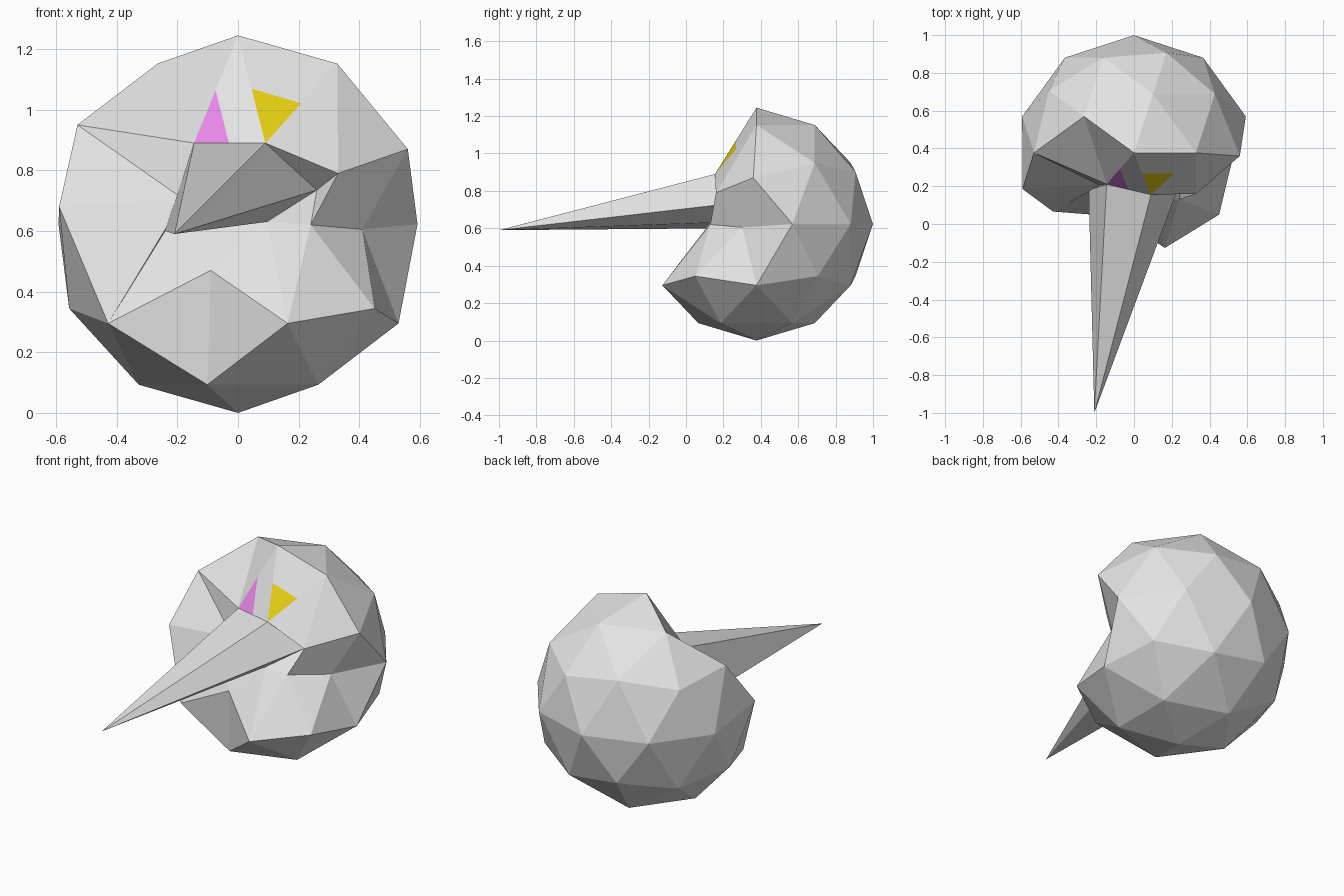
import bpy, bmesh, math
from mathutils import Vector

if "Cube" in bpy.data.objects:
    bpy.data.objects.remove(bpy.data.objects["Cube"])

R = 0.6225
CENTRE = Vector((0, 0.377, R))


def material(name, rgb):
    m = bpy.data.materials.new(name)
    m.diffuse_color = (*rgb, 1)
    m.use_nodes = True
    m.node_tree.nodes["Principled BSDF"].inputs["Base Color"].default_value = m.diffuse_color
    return m


# Faceted ball for the head
bm = bmesh.new()
bmesh.ops.create_icosphere(bm, subdivisions=2, radius=R)
bmesh.ops.translate(bm, verts=bm.verts, vec=CENTRE)


def ball_vert(angle, level):
    """Ball vertex at an angle (degrees) and height (-1..1)."""
    a, r = math.radians(angle), math.sqrt(max(0, 1 - level * level))
    p = CENTRE + R * Vector((r * math.cos(a), r * math.sin(a), level))
    return min(bm.verts, key=lambda v: (v.co - p).length)


LOW, HIGH, MID = -0.447, 0.447, 0.526
crown = ball_vert(0, 1)
crown_r, crown_l = ball_vert(0, 0.851), ball_vert(144, 0.851)
brow_l, temple_l = ball_vert(180, MID), ball_vert(-162, 0)
jaw_l, jaw_r = ball_vert(-144, -MID), ball_vert(-72, -MID)
lip = ball_vert(-108, LOW)
cheek_in, cheek_out = ball_vert(-54, 0), ball_vert(-18, 0)
cheek_top, temple_r = ball_vert(-36, MID), ball_vert(0, HIGH)

# Front of the face that is replaced by the nose and eyes
removed = [ball_vert(a, l) for a, l in (
    (-72, 0.851), (-144, 0.851), (-72, HIGH), (-144, HIGH),
    (-108, MID), (-90, 0), (-126, 0))]

# Pushed-in cheek, mouth and temple
for v, co in ((lip, (-0.09, 0.04, 0.47)),
              (cheek_in, (0.24, 0.13, 0.62)),
              (cheek_out, (0.41, 0.30, 0.605)),
              (cheek_top, (0.33, 0.16, 0.79)),
              (temple_r, (0.56, 0.36, 0.87)),
              (temple_l, (-0.59, 0.185, 0.68))):
    v.co = co
bmesh.ops.delete(bm, geom=removed, context='VERTS')

# Nose base, nose tip and hollow beside the nose
nose_l = bm.verts.new((-0.145, 0.21, 0.89))
nose_r = bm.verts.new((0.09, 0.155, 0.89))
nose_side = bm.verts.new((0.26, 0.26, 0.735))
nose_under = bm.verts.new((0.095, 0.13, 0.63))
nose_low = bm.verts.new((-0.24, 0.18, 0.60))
hollow = bm.verts.new((-0.18, 0.205, 0.705))
tip = bm.verts.new((-0.21, -1.0, 0.59))


def on_edge(a, b, t):
    return bm.verts.new(a.co.lerp(b.co, t))


# Eye corners lie on the face edges
eye_l_top = on_edge(nose_l, crown, 0.49)
eye_l_in = on_edge(nose_l, nose_r, 0.49)
eye_r_top = on_edge(nose_r, crown, 0.505)
eye_r_out = on_edge(nose_r, crown_r, 0.5)

face_parts = (
    # forehead
    (crown, eye_l_top, eye_l_in, nose_r, eye_r_top),
    (crown, eye_r_top, eye_r_out, crown_r),
    (crown, crown_l, nose_l, eye_l_top),
    (crown_l, brow_l, nose_l),
    (crown_r, eye_r_out, nose_r, cheek_top),
    # left cheek
    (brow_l, hollow, nose_l), (brow_l, temple_l, hollow),
    (temple_l, jaw_l, hollow), (jaw_l, nose_low, hollow),
    (hollow, nose_low, nose_l),
    # mouth
    (jaw_l, lip, nose_low), (lip, nose_under, nose_low),
    (lip, jaw_r, nose_under), (jaw_r, cheek_in, nose_under),
    # right cheek
    (cheek_in, nose_side, nose_under), (cheek_in, cheek_top, nose_side),
    (cheek_top, nose_r, nose_side),
    # nose
    (nose_l, tip, nose_r, eye_l_in), (nose_r, tip, nose_side),
    (nose_side, tip, nose_under), (nose_under, tip, nose_low),
    (nose_low, tip, nose_l),
)
for part in face_parts:
    bm.faces.new(part)
bm.faces.new((nose_l, eye_l_in, eye_l_top)).material_index = 1
bm.faces.new((nose_r, eye_r_out, eye_r_top)).material_index = 2
bmesh.ops.recalc_face_normals(bm, faces=bm.faces)

mesh = bpy.data.meshes.new("head")
bm.to_mesh(mesh)
bm.free()
mesh.materials.append(material("light grey", (0.77, 0.77, 0.77)))
mesh.materials.append(material("pink", (0.9, 0.27, 0.9)))
mesh.materials.append(material("yellow", (0.83, 0.66, 0.006)))
bpy.context.collection.objects.link(bpy.data.objects.new("head", mesh))
